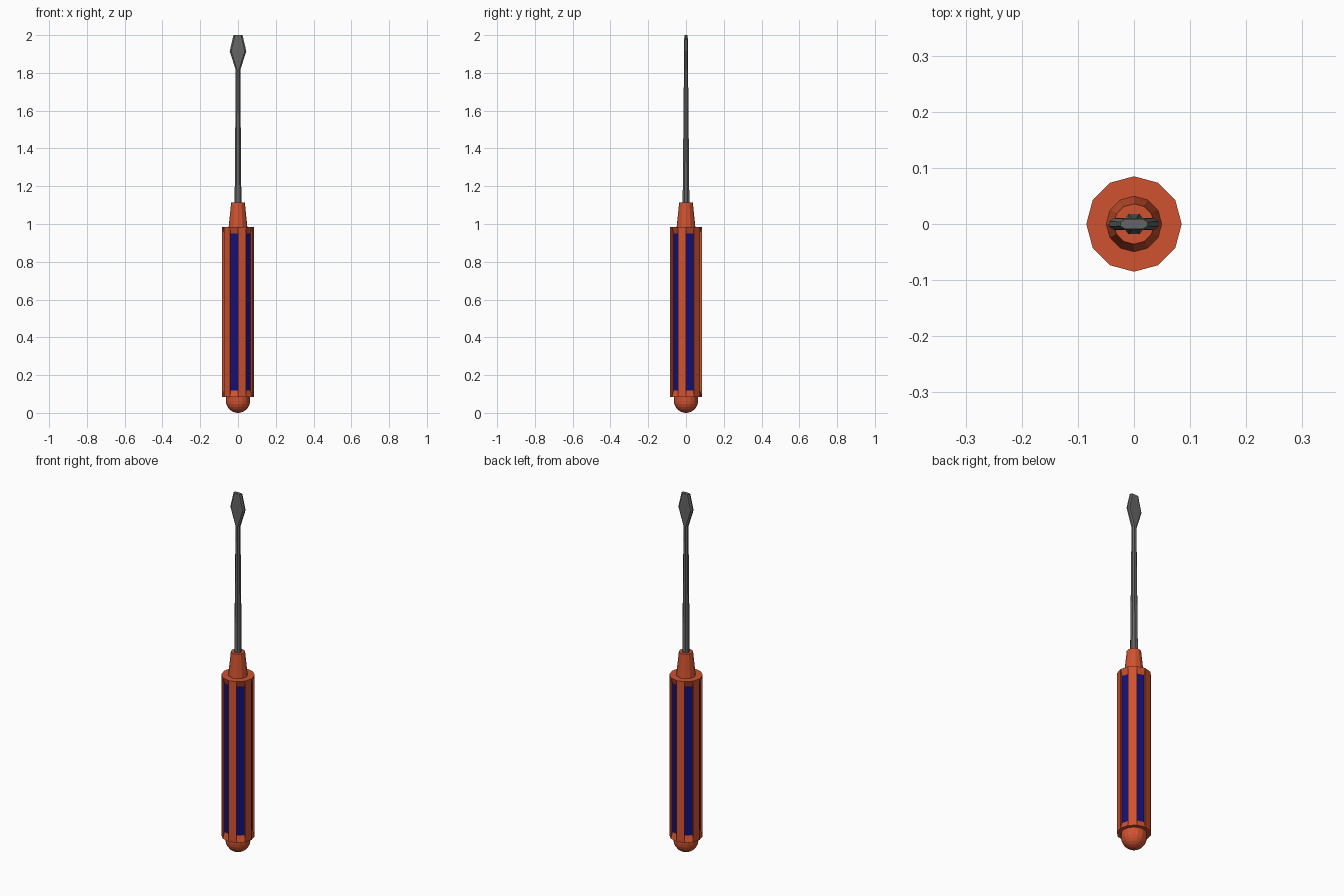
import bpy, bmesh
from math import sin, cos, pi

if "Cube" in bpy.data.objects:
    bpy.data.objects.remove(bpy.data.objects["Cube"])


def material(name, rgb):
    m = bpy.data.materials.new(name)
    m.diffuse_color = (*rgb, 1)
    m.use_nodes = True
    m.node_tree.nodes["Principled BSDF"].inputs["Base Color"].default_value = m.diffuse_color
    return m


orange = material("orange", (0.62, 0.085, 0.03))
blue = material("blue", (0.008, 0.005, 0.18))
steel = material("dark_steel", (0.13, 0.13, 0.13))


def finish(bm, name, mats):
    bmesh.ops.remove_doubles(bm, verts=bm.verts, dist=1e-5)
    bmesh.ops.recalc_face_normals(bm, faces=bm.faces)
    me = bpy.data.meshes.new(name)
    bm.to_mesh(me)
    bm.free()
    for m in mats:
        me.materials.append(m)
    ob = bpy.data.objects.new(name, me)
    bpy.context.collection.objects.link(ob)
    return ob


def loft(name, rings, mat):
    """Join equal-length rings of points with quads and cap both ends."""
    bm = bmesh.new()
    loops = [[bm.verts.new(p) for p in r] for r in rings]
    n = len(loops[0])
    for a, b in zip(loops, loops[1:]):
        for i in range(n):
            j = (i + 1) % n
            bm.faces.new((a[i], a[j], b[j], b[i]))
    bm.faces.new(loops[0][::-1])
    bm.faces.new(loops[-1])
    return finish(bm, name, [mat])


def circle(r, z, n=12):
    return [(r * cos(2 * pi * i / n), r * sin(2 * pi * i / n), z) for i in range(n)]


def flat_octagon(w, t, z):
    """Rectangle w by t (half sizes) with cut corners."""
    cw, ct = w - min(0.58 * w, 0.008), 0.42 * t
    return [(w, -ct, z), (w, ct, z), (cw, t, z), (-cw, t, z),
            (-w, ct, z), (-w, -ct, z), (-cw, -t, z), (cw, -t, z)]


# Grip: twelve sides, every other one a sunken blue panel
R, Z0, Z1, INSET, DEPTH = 0.085, 0.085, 0.985, 0.034, 0.012
bm = bmesh.new()
low, high = circle(R, Z0), circle(R, Z1)
for k in range(12):
    j = (k + 1) % 12
    outer = [low[k], low[j], high[j], high[k]]
    ov = [bm.verts.new(p) for p in outer]
    if k % 2:
        bm.faces.new(ov)
        continue
    a = (k + 0.5) * pi / 6
    dx, dy = -DEPTH * cos(a), -DEPTH * sin(a)
    iv = [bm.verts.new((x + dx, y + dy, z + (INSET if z < 0.5 else -INSET)))
          for x, y, z in outer]
    bm.faces.new(iv).material_index = 1
    for i in range(4):
        m = (i + 1) % 4
        bm.faces.new((ov[i], ov[m], iv[m], iv[i]))
bm.faces.new([bm.verts.new(p) for p in low[::-1]])
bm.faces.new([bm.verts.new(p) for p in high])
finish(bm, "grip", [orange, blue])

# Rounded pommel under the grip
r = 0.064
dome = [circle(max(r * sin(i * pi / 12), 0.002), r - r * cos(i * pi / 12), 16)
        for i in range(7)]
loft("pommel", dome + [circle(r, Z0 + 0.005, 16)], orange)

# Tapered collar on top of the grip
loft("collar", [circle(0.05, Z1 - 0.005), circle(0.036, 1.115)], orange)

# Shaft and flat blade in one loft
loft("shaft_and_blade", [
    flat_octagon(0.018, 0.018, 1.10),
    flat_octagon(0.012, 0.011, 1.815),
    flat_octagon(0.044, 0.0105, 1.915),
    flat_octagon(0.024, 0.009, 2.0),
], steel)
